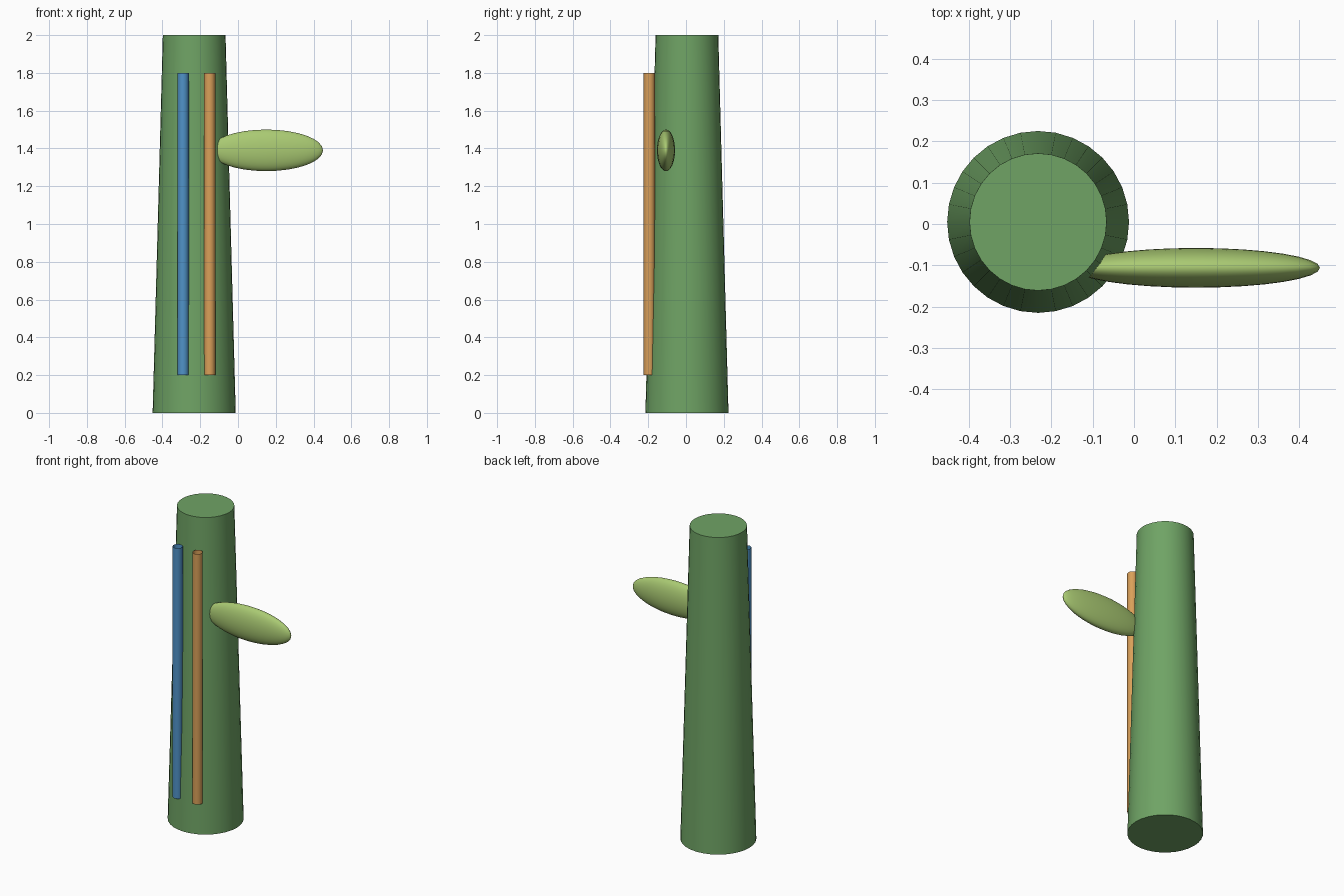
import bpy
import math

cube = bpy.data.objects.get("Cube")
if cube:
    bpy.data.objects.remove(cube, do_unlink=True)


def material(name, rgb):
    mat = bpy.data.materials.new(name)
    mat.use_nodes = True
    colour = (*rgb, 1)
    mat.diffuse_color = colour
    mat.node_tree.nodes["Principled BSDF"].inputs["Base Color"].default_value = colour
    return mat


def finish(name, mat):
    obj = bpy.context.object
    obj.name = name
    obj.data.materials.append(mat)
    bpy.ops.object.shade_smooth_by_angle(angle=math.radians(40))
    return obj


TRUNK_X, TRUNK_Y = -0.232, 0.005

# Tapered stem, closed at both ends
bpy.ops.mesh.primitive_cone_add(vertices=32, radius1=0.22, radius2=0.166, depth=2,
                                location=(TRUNK_X, TRUNK_Y, 1))
finish("stem", material("stem green", (0.16, 0.37, 0.13)))

# Two open vessel tubes running up the front of the stem
tubes = (("blue_tube", -0.29, material("water blue", (0.08, 0.29, 0.58))),
         ("orange_tube", -0.15, material("sap orange", (0.70, 0.35, 0.10))))
for name, x, mat in tubes:
    bpy.ops.mesh.primitive_cylinder_add(vertices=12, radius=0.03, depth=1.6,
                                        end_fill_type='NOTHING',
                                        location=(x, -0.194, 1))
    finish(name, mat)

# Flattened leaf growing out of the left side
bpy.ops.mesh.primitive_uv_sphere_add(segments=32, ring_count=16, radius=1,
                                     location=(0.15, -0.106, 1.39))
leaf = finish("leaf", material("leaf green", (0.40, 0.59, 0.17)))
leaf.scale = (0.3, 0.048, 0.11)
